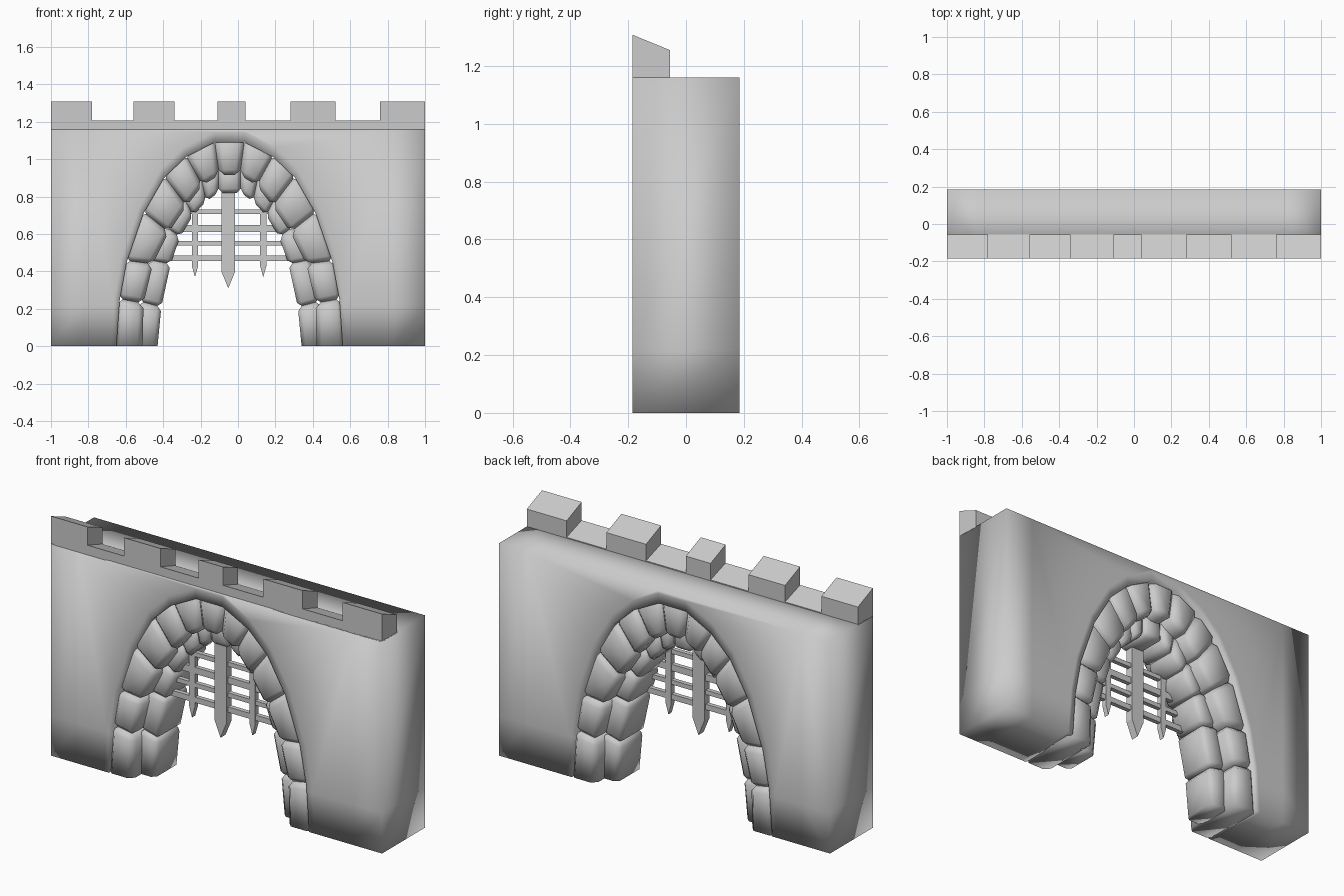
import bpy, bmesh
from mathutils import Vector

if "Cube" in bpy.data.objects:
    bpy.data.objects.remove(bpy.data.objects["Cube"])

CX, D, TOP = -0.045, 0.185, 1.16

# Arch outlines as (half width, height), from the ground up to the keystone
OUTER = [(.605, 0), (.587, .25), (.55, .45), (.46, .71), (.35, .90), (.235, 1.01), (.08, 1.09)]
MIDDLE = [(.465, 0), (.46, .23), (.41, .44), (.325, .61), (.23, .75), (.145, .86), (.055, .915)]
INNER = [(.385, 0), (.365, .21), (.315, .44), (.265, .585), (.195, .70), (.125, .775), (.06, .82)]


def arch(half, k=1.0):
    left = [(CX - w * k, z * k) for w, z in half]
    right = [(CX + w * k, z * k) for w, z in reversed(half)]
    return left + right


def finish(bm, name, angle=None):
    bmesh.ops.recalc_face_normals(bm, faces=bm.faces)
    me = bpy.data.meshes.new(name)
    bm.to_mesh(me)
    bm.free()
    ob = bpy.data.objects.new(name, me)
    bpy.context.collection.objects.link(ob)
    bpy.ops.object.select_all(action='DESELECT')
    ob.select_set(True)
    bpy.context.view_layer.objects.active = ob
    if angle is None:
        bpy.ops.object.shade_smooth()
    elif angle > 0:
        bpy.ops.object.shade_smooth_by_angle(angle=angle)
    return ob


def prism(bm, pts, y0, y1):
    """Extrude an xz polygon between two depths."""
    a = [bm.verts.new((x, y0, z)) for x, z in pts]
    b = [bm.verts.new((x, y1, z)) for x, z in pts]
    bm.faces.new(a)
    bm.faces.new(b[::-1])
    for i in range(len(pts)):
        j = (i + 1) % len(pts)
        bm.faces.new((a[j], a[i], b[i], b[j]))


# Wall: band around the arch plus side panels, extruded through the depth
bm = bmesh.new()
hole = [bm.verts.new((x, -D, z)) for x, z in arch(OUTER)]
band = [bm.verts.new((x, -D, z)) for x, z in arch(OUTER, 1.05)]
n, h = len(hole), len(hole) // 2
for i in range(n - 1):
    bm.faces.new((hole[i], hole[i + 1], band[i + 1], band[i]))
tl = bm.verts.new((band[h - 1].co.x, -D, TOP))
tr = bm.verts.new((band[h].co.x, -D, TOP))
corner = {(s, z): bm.verts.new((s, -D, z)) for s in (-1, 1) for z in (0, TOP)}
bm.faces.new([corner[-1, 0]] + band[:h] + [tl, corner[-1, TOP]])
bm.faces.new([band[h - 1], band[h], tr, tl])
bm.faces.new(band[h:] + [corner[1, 0], corner[1, TOP], tr])
new = bmesh.ops.extrude_face_region(bm, geom=bm.faces[:])["geom"]
bmesh.ops.translate(bm, vec=(0, 2 * D, 0), verts=[g for g in new if isinstance(g, bmesh.types.BMVert)])
for co, no in (((-.83, 0, 0), (1, 0, 0)), ((.83, 0, 0), (1, 0, 0)), ((0, 0, .22), (0, 0, 1))):
    geom = bm.verts[:] + bm.edges[:] + bm.faces[:]
    bmesh.ops.bisect_plane(bm, geom=geom, plane_co=co, plane_no=no)
finish(bm, "wall")


# Parapet: sloped merlons with lower sloped sills between
def parapet(bm, x0, x1, front, back):
    prof = [(-D, TOP - .005), (-.055, TOP - .005), (-.055, back), (-D, front)]
    a = [bm.verts.new((x0, y, z)) for y, z in prof]
    b = [bm.verts.new((x1, y, z)) for y, z in prof]
    bm.faces.new(a)
    bm.faces.new(b[::-1])
    for i in range(4):
        j = (i + 1) % 4
        bm.faces.new((a[j], a[i], b[i], b[j]))


merlons = [(-1, -.78), (-.56, -.34), (-.11, .04), (.28, .52), (.76, 1)]
bm = bmesh.new()
for x0, x1 in merlons:
    parapet(bm, x0, x1, 1.308, 1.255)
finish(bm, "merlons", .6)
bm = bmesh.new()
for (_, x0), (x1, _) in zip(merlons, merlons[1:]):
    parapet(bm, x0, x1, 1.208, 1.165)
finish(bm, "parapet_sills", .6)


# Arch stones: chamfered blocks between two outlines
def stones(name, out, inn, depth, bevel):
    bm = bmesh.new()
    for i in range(len(out) - 1):
        prism(bm, [out[i], out[i + 1], inn[i + 1], inn[i]], -depth, depth)
    bmesh.ops.recalc_face_normals(bm, faces=bm.faces)
    # leave the ground edges sharp so the lowest stones sit flat
    edges = [e for e in bm.edges if max(v.co.z for v in e.verts) > .001]
    bmesh.ops.bevel(bm, geom=edges, offset=bevel, segments=1, affect='EDGES', clamp_overlap=True)
    finish(bm, name)


stones("outer_arch_stones", arch(OUTER, 1.02), arch(MIDDLE), D - .001, .028)
stones("inner_arch_stones", arch(MIDDLE, 1.05), arch(INNER), .105, .022)

# Portcullis: pointed uprights and crossbars
Y = -.055
bm = bmesh.new()
for x, w, shoulder, tip, top, d in ((-.052, .037, .40, .31, .84, .022),
                                    (-.23, .017, .43, .37, .74, .014), (.135, .017, .43, .37, .74, .014)):
    prism(bm, [(x - w, top), (x - w, shoulder), (x, tip), (x + w, shoulder), (x + w, top)], Y - d, Y + d)
finish(bm, "portcullis_uprights", 0)
bm = bmesh.new()
for z, half, t in ((.47, .325, .015), (.55, .30, .012), (.63, .27, .018), (.718, .21, .012)):
    prism(bm, [(CX - half, z - t), (CX + half, z - t), (CX + half, z + t), (CX - half, z + t)], Y - .012, Y + .012)
finish(bm, "portcullis_crossbars", 0)
